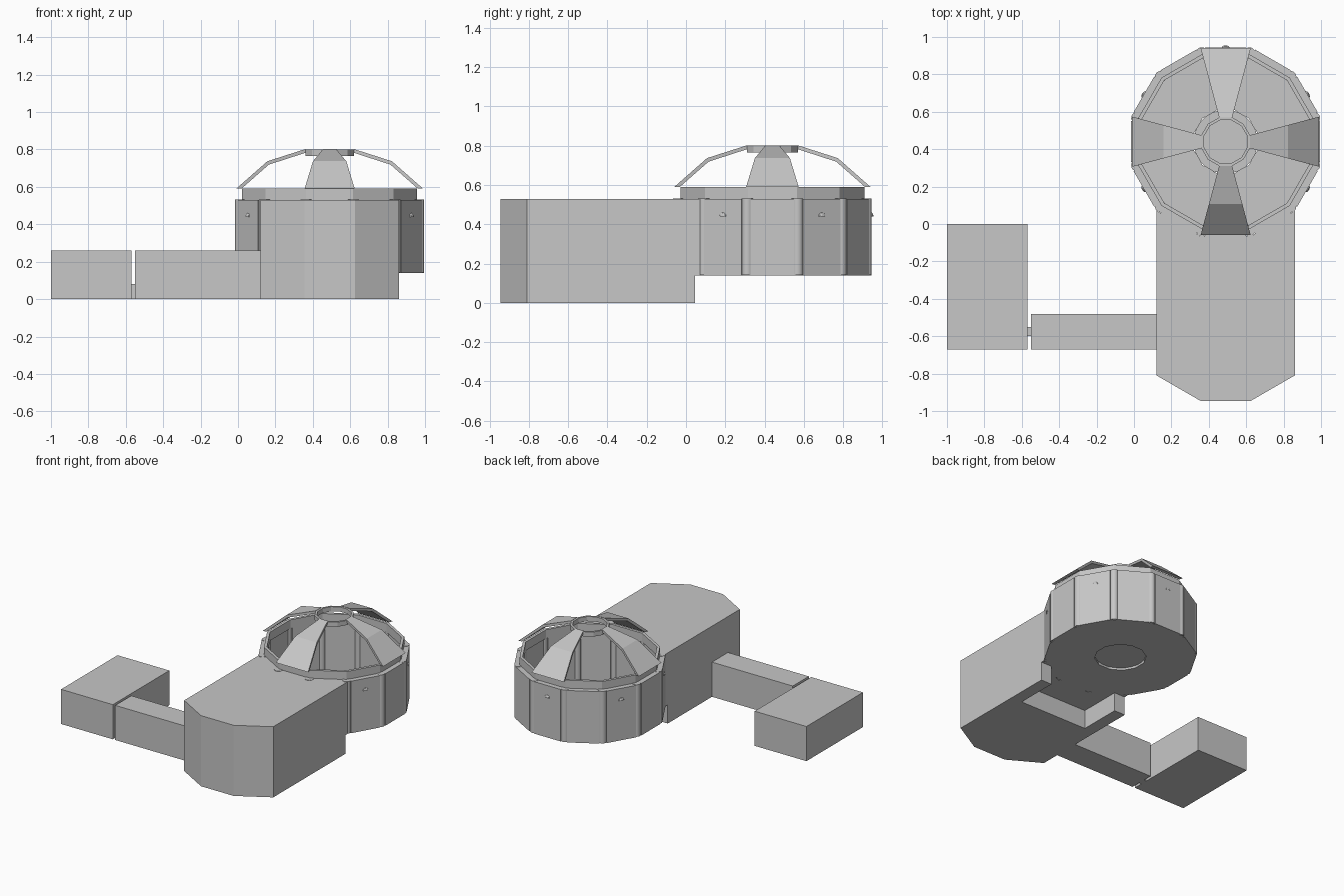
import bpy, bmesh, math
from mathutils import Matrix, Vector

if "Cube" in bpy.data.objects:
    bpy.data.objects.remove(bpy.data.objects["Cube"])

grey = bpy.data.materials.new("plain_grey")
grey.use_nodes = True
GREY = (0.57, 0.57, 0.57, 1)
grey.diffuse_color = GREY
grey.node_tree.nodes["Principled BSDF"].inputs["Base Color"].default_value = GREY

CX, CY = 0.49, 0.44          # centre of the round tower
WALL, RING = 0.505, 0.468    # distances from centre to flat sides
FLOOR, ROOF = 0.14, 0.53
T15 = math.tan(math.radians(15))


def add(name, bm):
    bmesh.ops.recalc_face_normals(bm, faces=bm.faces)
    mesh = bpy.data.meshes.new(name)
    bm.to_mesh(mesh)
    bm.free()
    mesh.materials.append(grey)
    obj = bpy.data.objects.new(name, mesh)
    bpy.context.collection.objects.link(obj)
    return obj


def prism(name, outline, z0, z1):
    """Extrude a flat outline upwards."""
    bm = bmesh.new()
    face = bm.faces.new([bm.verts.new((x, y, z0)) for x, y in outline])
    top = bmesh.ops.extrude_face_region(bm, geom=[face])["geom"]
    bmesh.ops.translate(bm, vec=(0, 0, z1 - z0),
                        verts=[v for v in top if isinstance(v, bmesh.types.BMVert)])
    return add(name, bm)


def box(name, x0, x1, y0, y1, z0, z1):
    return prism(name, [(x0, y0), (x1, y0), (x1, y1), (x0, y1)], z0, z1)


def gon(apothem, sides=12):
    r = apothem / math.cos(math.pi / sides)
    angles = [math.tau * (i + 0.5) / sides for i in range(sides)]
    return [(CX + r * math.cos(a), CY + r * math.sin(a)) for a in angles]


def lathe(name, profile, sides=12, closed=True):
    """Join polygon loops given as (apothem, height) into a band."""
    bm = bmesh.new()
    loops = [[bm.verts.new((x, y, z)) for x, y in gon(a, sides)] for a, z in profile]
    pairs = list(zip(loops, loops[1:] + loops[:1]))
    for low, high in pairs if closed else pairs[:-1]:
        for i in range(sides):
            j = (i + 1) % sides
            bm.faces.new((low[i], low[j], high[j], high[i]))
    if not closed:
        bm.faces.new(loops[0])
        bm.faces.new(loops[-1])
    return add(name, bm)


def band(name, inner, outer, z0, z1):
    return lathe(name, [(inner, z0), (outer, z0), (outer, z1), (inner, z1)])


def spin(obj, degrees):
    """Place a part built along +x around the tower centre."""
    obj.matrix_world = (Matrix.Translation((CX, CY, 0))
                        @ Matrix.Rotation(math.radians(degrees), 4, "Z"))


# Main body: half of a twelve-sided nose, hollowed at the back for the tower
side = WALL * (1 + T15) / math.sqrt(2) * math.sqrt(2) * 0.577
half = WALL / math.cos(math.pi / 12) * math.sqrt(0.5)
flat = WALL * T15
nose = [(CX - half, -CY - half), (CX - flat, -CY - WALL),
        (CX + flat, -CY - WALL), (CX + half, -CY - half)]
prism("body_upper", nose + [(CX + half, CY - half), (CX + flat, CY - WALL),
                            (CX - flat, CY - WALL), (CX - half, CY - half)], FLOOR, ROOF)
prism("body_lower", nose + [(CX + half, 0.045), (0.77, 0.045), (0.77, -0.27),
                            (0.21, -0.27), (0.21, 0.045), (CX - half, 0.045)], 0, FLOOR)

# Side arm, link and end block
box("side_arm", -0.55, CX - half, -0.67, -0.48, 0, 0.26)
box("arm_link", -0.57, -0.55, -0.6, -0.55, 0, 0.08)
box("end_block", -1, -0.57, -0.67, 0, 0, 0.26)

# Tower floor with a round recess underneath
lathe("tower_floor", [(0.17, FLOOR), (WALL - 0.01, FLOOR),
                      (WALL - 0.01, FLOOR + 0.02), (0.17, FLOOR + 0.02)])
lathe("recess_cap", [(0.17, FLOOR + 0.015), (0.17, FLOOR + 0.03)], 24, False)

# Wall panels, round columns and small hooded vents
inner = WALL - 0.05
for i in range(12):
    a = i * 30
    w = flat - 0.025
    v = inner * T15 - 0.02
    panel = prism("wall_panel", [(inner, -v), (WALL, -w), (WALL, w), (inner, v)], FLOOR, ROOF)
    spin(panel, a)

    bm = bmesh.new()
    bmesh.ops.create_cone(bm, cap_ends=True, segments=16, radius1=0.03, radius2=0.03,
                          depth=ROOF - FLOOR)
    bmesh.ops.translate(bm, verts=bm.verts, vec=(0.492, 0, (ROOF + FLOOR) / 2 + 0.002))
    column = add("wall_column", bm)
    for p in column.data.polygons:
        p.use_smooth = len(p.vertices) == 4
    spin(column, a + 15)

    if i % 2 and a != 270:
        bm = bmesh.new()
        bmesh.ops.create_uvsphere(bm, u_segments=10, v_segments=6, radius=0.02)
        bmesh.ops.bisect_plane(bm, geom=bm.verts[:] + bm.edges[:] + bm.faces[:],
                               plane_co=(0, 0, 0), plane_no=(0, 0, -1), clear_outer=True)
        bmesh.ops.scale(bm, verts=bm.verts, vec=(0.5, 1, 1))
        bmesh.ops.translate(bm, verts=bm.verts, vec=(WALL, 0, 0.44))
        spin(add("wall_vent", bm), a)

# Rims of the tower and crown
band("upper_rim", RING - 0.02, RING, ROOF - 0.005, 0.59)
band("crown_ring", 0.115, 0.13, 0.765, 0.8)

# Four bent ribs forming the open dome
outer = [(0.5, 0.59), (0.333, 0.737), (0.13, 0.802)]
under = [(0.472, 0.59), (0.325, 0.719), (0.13, 0.782)]
for k in range(4):
    bm = bmesh.new()
    rows = [[bm.verts.new((r, s * r * T15, z)) for s in (-1, 1)]
            for r, z in outer + under[::-1]]
    for a, b in zip(rows, rows[1:] + rows[:1]):
        bm.faces.new((a[0], a[1], b[1], b[0]))
    for s in (0, 1):
        for m in (0, 1):
            bm.faces.new((rows[m][s], rows[m + 1][s], rows[4 - m][s], rows[5 - m][s]))
    spin(add("dome_rib", bm), k * 90)
